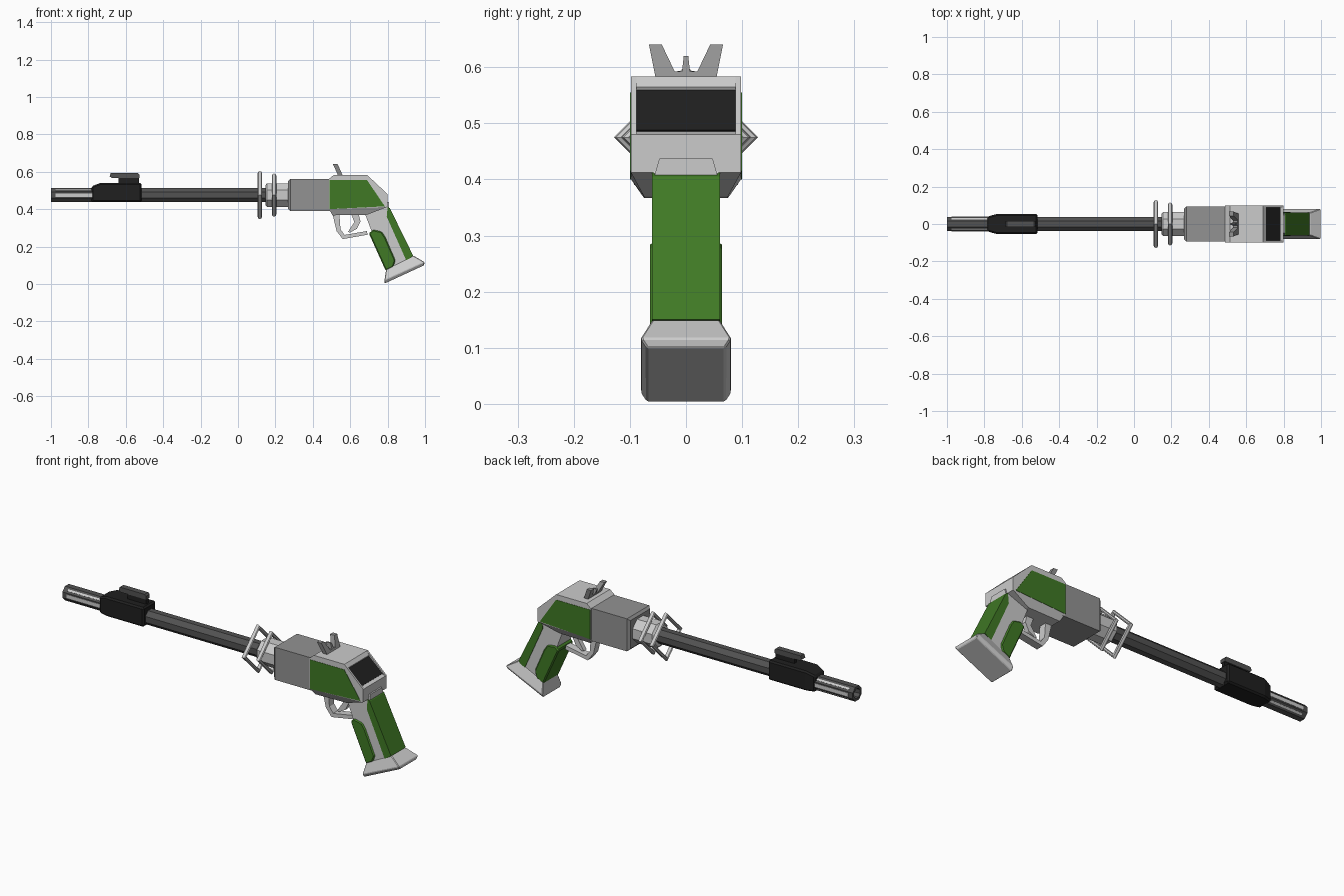
import bpy, bmesh, math
from mathutils import Vector

if "Cube" in bpy.data.objects:
    bpy.data.objects.remove(bpy.data.objects["Cube"])


def material(name, rgb):
    m = bpy.data.materials.new(name)
    m.diffuse_color = (*rgb, 1)
    m.use_nodes = True
    m.node_tree.nodes["Principled BSDF"].inputs["Base Color"].default_value = m.diffuse_color
    return m


LIGHT = material("light_grey", (0.60, 0.60, 0.60))
MID = material("mid_grey", (0.29, 0.29, 0.29))
STEEL = material("barrel_grey", (0.085, 0.085, 0.085))
BLACK = material("black", (0.014, 0.014, 0.014))
GREEN = material("green", (0.05, 0.19, 0.018))
AXIS_Z = 0.475   # height of the barrel axis


def finish(name, bm, mat, bevel=0):
    bmesh.ops.recalc_face_normals(bm, faces=bm.faces)
    me = bpy.data.meshes.new(name)
    bm.to_mesh(me)
    bm.free()
    me.materials.append(mat)
    ob = bpy.data.objects.new(name, me)
    bpy.context.collection.objects.link(ob)
    if bevel:
        mod = ob.modifiers.new("bevel", 'BEVEL')
        mod.width, mod.segments = bevel, 1
    return ob


def loft(name, rings, mat, bevel=0, bore=None):
    """Skin a stack of equal-length rings and cap both ends."""
    bm = bmesh.new()
    vs = [[bm.verts.new(p) for p in r] for r in rings]
    n = len(vs[0])
    for a, b in zip(vs, vs[1:]):
        for i in range(n):
            j = (i + 1) % n
            bm.faces.new((a[i], a[j], b[j], b[i]))
    cap = bm.faces.new(vs[0][::-1])
    bm.faces.new(vs[-1])
    if bore:
        bmesh.ops.recalc_face_normals(bm, faces=bm.faces)
        bmesh.ops.inset_region(bm, faces=[cap], thickness=bore)
        bmesh.ops.translate(bm, verts=cap.verts[:], vec=(0, 0, 0))
        ext = bmesh.ops.extrude_discrete_faces(bm, faces=[cap])
        bmesh.ops.translate(bm, verts=ext['faces'][0].verts[:], vec=(0.08, 0, 0))
    return finish(name, bm, mat, bevel)


def prism(name, pts, y0, y1, mat, bevel=0):
    """Extrude a side outline (x, z) across y."""
    return loft(name, [[(x, y, z) for x, z in pts] for y in (y0, y1)], mat, bevel)


def box(name, x0, x1, hy, z0, z1, mat, bevel=0):
    return prism(name, [(x0, z0), (x1, z0), (x1, z1), (x0, z1)], -hy, hy, mat, bevel)


def ring_x(x, r, n=8, turn=0.5):
    return [(x, r * math.cos((i + turn) * math.tau / n),
             AXIS_Z + r * math.sin((i + turn) * math.tau / n)) for i in range(n)]


def rect_x(x, hy, z0, z1):
    return [(x, -hy, z0), (x, hy, z0), (x, hy, z1), (x, -hy, z1)]


# Barrel with bored muzzle and pale slots
loft("barrel", [ring_x(-1, 0.0405), ring_x(0.28, 0.0405)], STEEL, bore=0.014)
for i in range(8):
    a = i * math.tau / 8
    out = Vector((0, math.cos(a), math.sin(a)))
    side = Vector((0, -math.sin(a), math.cos(a)))
    if i in (1, 3, 4, 7, 0):
        w = 0.009 if i % 2 == 0 else 0.005
        rings = []
        for x in (-0.975, -0.77):
            c = Vector((x, 0, AXIS_Z))
            rings.append([c + out * o + side * s
                          for o, s in ((0.035, -w), (0.035, w), (0.039, w), (0.039, -w))])
        loft("muzzle_slot", rings, LIGHT)

# Front sight block with blade
loft("front_block", [rect_x(-0.783, 0.04, 0.437, 0.522), rect_x(-0.735, 0.053, 0.437, 0.54),
                     rect_x(-0.515, 0.053, 0.437, 0.54)], BLACK, 0.008)
box("front_sight_post", -0.64, -0.53, 0.010, 0.53, 0.572, BLACK)
prism("front_sight_blade", [(-0.687, 0.575), (-0.675, 0.567), (-0.527, 0.567), (-0.527, 0.585),
                            (-0.535, 0.593), (-0.68, 0.593)], -0.015, 0.015, STEEL)

# Collar and diamond hoops
loft("collar", [ring_x(0.147, 0.058), ring_x(0.155, 0.068), ring_x(0.28, 0.068)], LIGHT)
for x, r in ((0.117, 0.128), (0.193, 0.115)):
    bm = bmesh.new()
    vs = []
    for i in range(4):
        a = i * math.tau / 4
        vs.append([bm.verts.new((x + 0.012 * math.cos(t), (r - 0.012 + 0.012 * math.sin(t)) * math.cos(a),
                                 AXIS_Z + (r - 0.012 + 0.012 * math.sin(t)) * math.sin(a)))
                   for t in [k * math.tau / 8 for k in range(8)]])
    for i in range(4):
        a, b = vs[i], vs[(i + 1) % 4]
        for k in range(8):
            bm.faces.new((a[k], a[(k + 1) % 8], b[(k + 1) % 8], b[k]))
    finish("diamond_hoop", bm, LIGHT)

# Receiver
loft("receiver", [rect_x(0.268, 0.082, 0.402, 0.551), rect_x(0.28, 0.093, 0.39, 0.562),
                  rect_x(0.50, 0.093, 0.39, 0.562)], MID)

# Rear body, tapered belly and window frame
prism("rear_body", [(0.487, 0.562), (0.512, 0.583), (0.69, 0.583), (0.705, 0.565), (0.70, 0.556),
                    (0.78, 0.485), (0.80, 0.48), (0.80, 0.412), (0.487, 0.40)], -0.098, 0.098, LIGHT)
loft("belly", [[(0.487, -0.098, 0.40), (0.80, -0.098, 0.412), (0.80, 0.098, 0.412), (0.487, 0.098, 0.40)],
               [(0.505, -0.075, 0.367), (0.69, -0.075, 0.37), (0.69, 0.075, 0.37), (0.505, 0.075, 0.367)]], LIGHT)
prism("rear_window", [(0.70, 0.556), (0.703, 0.559), (0.783, 0.488), (0.78, 0.485)], -0.088, 0.088, BLACK)
for s in (-1, 1):
    prism("window_frame", [(0.69, 0.583), (0.80, 0.48), (0.775, 0.48), (0.69, 0.55)], s * 0.088, s * 0.098, LIGHT)
    prism("side_panel", [(0.49, 0.555), (0.69, 0.555), (0.785, 0.415), (0.49, 0.40)], s * 0.097, s * 0.0995, GREEN)

# Rear sight: notched plate leaning forward, with a centre post
notch = [(-0.053, 0.575), (-0.066, 0.64), (-0.043, 0.64), (-0.02, 0.592),
         (0.02, 0.592), (0.043, 0.64), (0.066, 0.64), (0.053, 0.575)]
post = [(-0.009, 0.575), (-0.004, 0.62), (0.004, 0.62), (0.009, 0.575)]
for name, outline in (("rear_sight", notch), ("rear_sight_post", post)):
    loft(name, [[(x - 0.45 * (z - 0.58), y, z) for y, z in outline] for x in (0.535, 0.56)], MID)

# Grip, its green inlays and the thumb rest
prism("grip", [(0.675, 0.385), (0.80, 0.415), (0.925, 0.14), (0.795, 0.07)], -0.058, 0.058, LIGHT)
prism("grip_back", [(0.80, 0.412), (0.812, 0.405), (0.937, 0.15), (0.90, 0.125), (0.795, 0.36)],
      -0.061, 0.061, GREEN)
prism("grip_front", [(0.70, 0.27), (0.722, 0.29), (0.768, 0.28), (0.788, 0.25), (0.842, 0.125),
                     (0.83, 0.09), (0.79, 0.07)], -0.064, 0.064, GREEN, 0.006)
loft("thumb_rest", [[(x, -w, z), (x, w, z), (x, w * 0.85, 0.437), (x, -w * 0.85, 0.437)]
                    for x, w, z in ((0.77, 0.056, 0.40), (0.808, 0.056, 0.408))], LIGHT)

# Flared grip cap: bottom, rim and top outlines across the slanted base
cap = []
for (xa, za), (xb, zb), w in (((0.785, 0.003), (0.995, 0.1), 0.07), ((0.783, 0.02), (0.997, 0.117), 0.081),
                              ((0.792, 0.078), (0.94, 0.15), 0.06)):
    cap.append([(xa, -w, za), (xb, -w, zb), (xb, w, zb), (xa, w, za)])
loft("grip_cap", cap, LIGHT, 0.003)

# Trigger guard and trigger
prism("trigger_guard", [(0.505, 0.375), (0.527, 0.283), (0.56, 0.24), (0.692, 0.263), (0.69, 0.283),
                        (0.57, 0.262), (0.548, 0.292), (0.542, 0.375)], -0.02, 0.02, LIGHT)
prism("trigger", [(0.605, 0.375), (0.622, 0.33), (0.588, 0.278), (0.60, 0.275), (0.635, 0.295),
                  (0.655, 0.335), (0.645, 0.375)], -0.012, 0.012, LIGHT)
